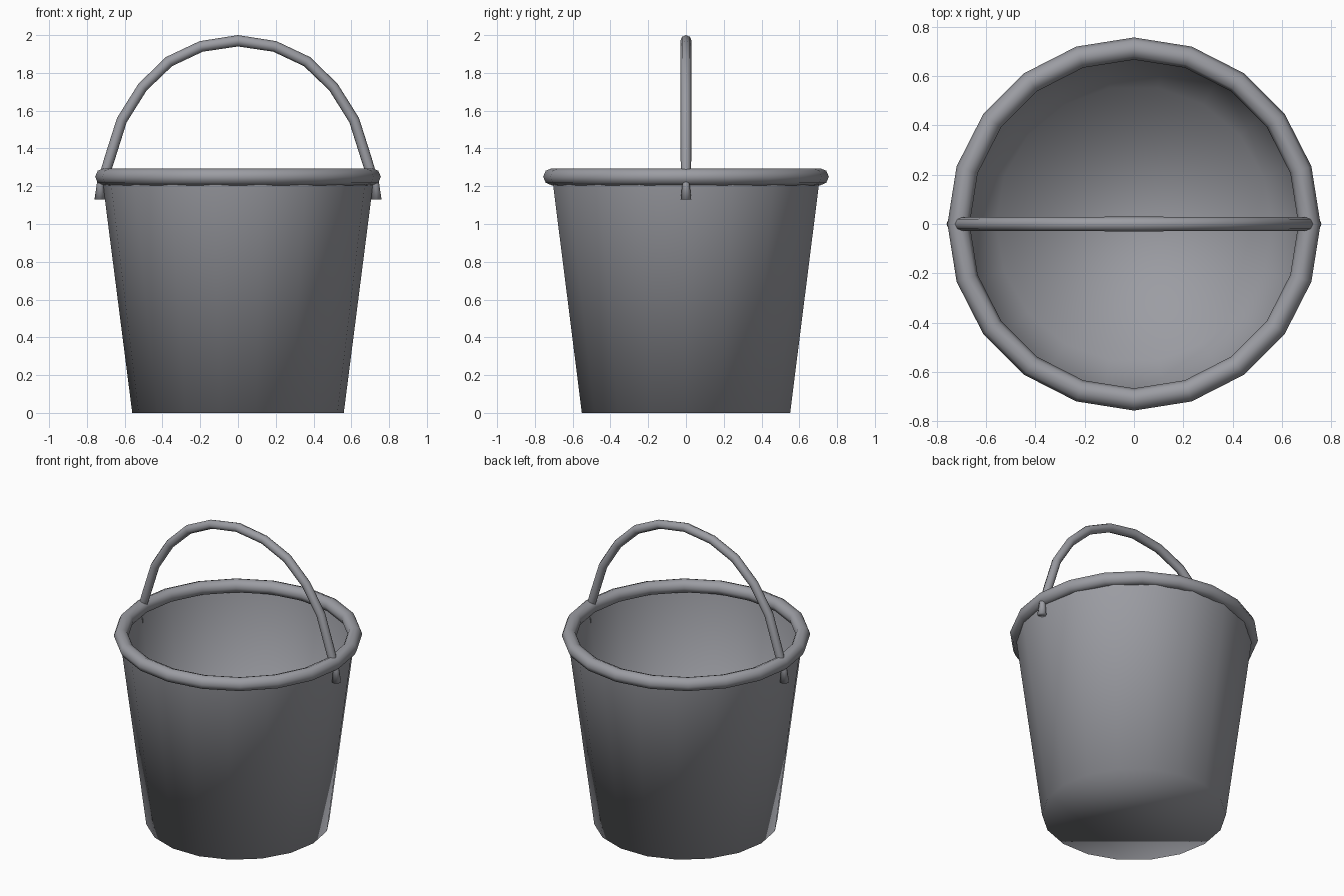
import bpy
import bmesh
from math import cos, sin, tau
from mathutils import Vector

cube = bpy.data.objects.get("Cube")
if cube:
    bpy.data.objects.remove(cube, do_unlink=True)

# One grey metal for everything
metal = bpy.data.materials.new("grey metal")
colour = (0.33, 0.335, 0.365, 1)
metal.use_nodes = True
metal.diffuse_color = colour
for node in metal.node_tree.nodes:
    if node.type == 'BSDF_PRINCIPLED':
        node.inputs["Base Color"].default_value = colour


def finish(bm, name, smooth=True):
    bmesh.ops.recalc_face_normals(bm, faces=bm.faces)
    for face in bm.faces:
        face.smooth = smooth
    mesh = bpy.data.meshes.new(name)
    bm.to_mesh(mesh)
    bm.free()
    mesh.materials.append(metal)
    obj = bpy.data.objects.new(name, mesh)
    bpy.context.collection.objects.link(obj)
    return obj


def bridge(bm, a, b):
    n = len(a)
    for i in range(n):
        j = (i + 1) % n
        bm.faces.new((a[i], a[j], b[j], b[i]))


# Bucket: an open tapered shell with a closed floor
def make_bucket(sides=18, profile=((0.56, 0), (0.72, 1.25))):
    bm = bmesh.new()
    rings = [[bm.verts.new((r * cos(tau * i / sides), r * sin(tau * i / sides), z))
              for i in range(sides)] for r, z in profile]
    bridge(bm, *rings)
    bm.faces.new(rings[0][::-1])
    return finish(bm, "bucket_body")


# Rim: rolled edge
def make_rim(sides=20, tube=8, major=0.711, minor=0.045, height=1.25):
    bm = bmesh.new()
    rings = []
    for i in range(sides):
        a = tau * i / sides
        ring = []
        for k in range(tube):
            b = tau * k / tube
            r = major + minor * cos(b)
            ring.append(bm.verts.new((r * cos(a), r * sin(a), height + minor * sin(b))))
        rings.append(ring)
    for i in range(sides):
        bridge(bm, rings[i], rings[(i + 1) % sides])
    return finish(bm, "rolled_rim")


# Handle: arched tube with flared ends hooked below the rim
def make_handle(tube=8):
    half = [(0, 1.97, 0.03), (0.195, 1.94, 0.029), (0.365, 1.86, 0.029),
            (0.505, 1.725, 0.028), (0.615, 1.55, 0.028), (0.68, 1.345, 0.028),
            (0.7, 1.28, 0.027), (0.728, 1.215, 0.019), (0.732, 1.13, 0.028)]
    path = [(-x, z, r) for x, z, r in half[:0:-1]] + half
    bm = bmesh.new()
    rings = []
    for i, (x, z, r) in enumerate(path):
        before, after = path[max(i - 1, 0)], path[min(i + 1, len(path) - 1)]
        along = Vector((after[0] - before[0], 0, after[1] - before[1])).normalized()
        across = along.cross(Vector((0, 1, 0)))
        if i in (0, len(path) - 1):
            across = Vector((1, 0, 0)) if across.x > 0 else Vector((-1, 0, 0))
        ring = []
        for k in range(tube):
            b = tau * k / tube
            offset = across * (r * cos(b)) + Vector((0, r * sin(b), 0))
            ring.append(bm.verts.new(Vector((x, 0, z)) + offset))
        rings.append(ring)
    for a, b in zip(rings, rings[1:]):
        bridge(bm, a, b)
    for end in (rings[0], rings[-1]):
        bm.faces.new(end)
    return finish(bm, "handle")


make_bucket()
make_rim()
make_handle()
